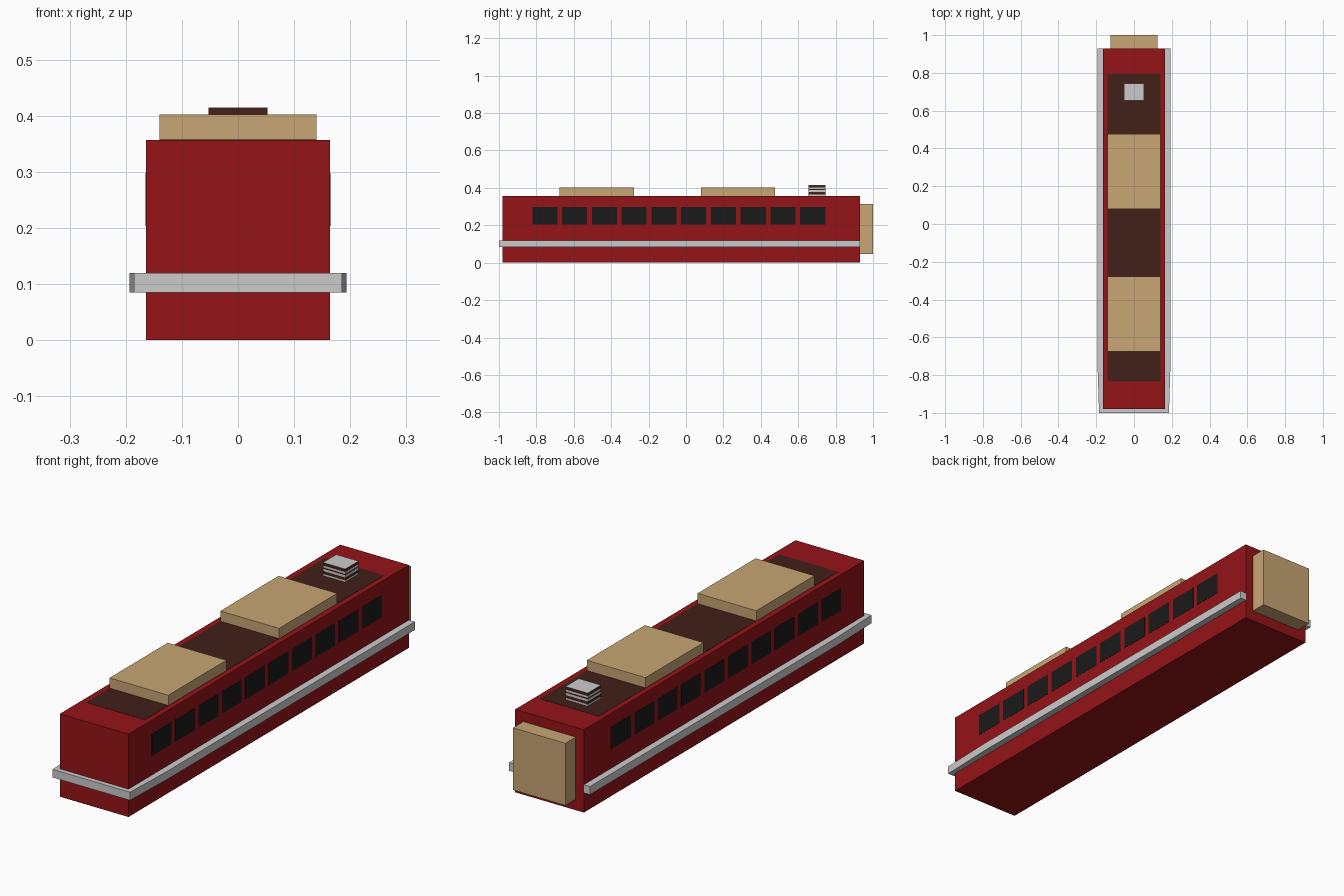
import bpy, bmesh

if "Cube" in bpy.data.objects:
    bpy.data.objects.remove(bpy.data.objects["Cube"])


def material(name, rgb):
    m = bpy.data.materials.new(name)
    m.diffuse_color = (*rgb, 1)
    m.use_nodes = True
    m.node_tree.nodes["Principled BSDF"].inputs["Base Color"].default_value = m.diffuse_color
    return m


red = material("red_paint", (0.30, 0.007, 0.009))
cream = material("cream_paint", (0.58, 0.38, 0.175))
brown = material("dark_brown", (0.054, 0.014, 0.009))
glass = material("dark_glass", (0.01, 0.01, 0.01))


def finish(name, bm, mat):
    bmesh.ops.recalc_face_normals(bm, faces=bm.faces)
    me = bpy.data.meshes.new(name)
    bm.to_mesh(me)
    bm.free()
    ob = bpy.data.objects.new(name, me)
    bpy.context.collection.objects.link(ob)
    if mat:
        me.materials.append(mat)
    return ob


def box(name, x, y, z, mat=None):
    """Box from (min, max) ranges on each axis."""
    bm = bmesh.new()
    bmesh.ops.create_cube(bm, size=1)
    for v in bm.verts:
        v.co = [r[0] if c < 0 else r[1] for c, r in zip(v.co, (x, y, z))]
    return finish(name, bm, mat)


# Car body, roof panel and rear gangway
TOP = 0.357
box("body", (-0.164, 0.164), (-0.98, 0.93), (0, TOP), red)
box("roof_panel", (-0.14, 0.14), (-0.835, 0.795), (TOP - 0.01, TOP + 0.001), brown)
box("rear_gangway", (-0.125, 0.125), (0.93, 1.0), (0.047, 0.315), cream)

# Two roof units
for i, y in enumerate((-0.675, 0.08)):
    box(f"roof_unit_{i + 1}", (-0.14, 0.14), (y, y + 0.396), (TOP, 0.402), cream)

# Roof vent: alternating dark and grey layers with a grey cap
layers = [(TOP, 0.366, None), (0.366, 0.378, brown), (0.378, 0.388, None),
          (0.388, 0.394, brown), (0.394, 0.402, None), (0.402, 0.414, brown),
          (0.414, 0.415, None)]
for i, (z0, z1, mat) in enumerate(layers):
    box(f"vent_layer_{i + 1}", (-0.053, 0.053), (0.655, 0.745), (z0, z1), mat)

# Ten windows on each side
for side, s in (("right", 1), ("left", -1)):
    for i in range(10):
        y = -0.822 + i * 0.1592
        box(f"{side}_window_{i + 1}", sorted((s * 0.155, s * 0.165)),
            (y, y + 0.134), (0.203, 0.298), glass)

# Guard rail wrapping the front and both sides, open at the back
half = [((0.164, 0.93), (0.193, 0.93)), ((0.164, -0.75), (0.193, -0.75)),
        ((0.164, -0.98), (0.185, -1.0))]
stations = half + [((-a[0], a[1]), (-b[0], b[1])) for a, b in reversed(half)]
bm = bmesh.new()
rings = [[bm.verts.new((*p, z)) for p, z in
          ((a, 0.085), (b, 0.085), (b, 0.12), (a, 0.12))] for a, b in stations]
for r, q in zip(rings, rings[1:]):
    for k in range(4):
        n = (k + 1) % 4
        bm.faces.new((r[k], r[n], q[n], q[k]))
bm.faces.new(rings[0])
bm.faces.new(rings[-1])
finish("guard_rail", bm, None)
